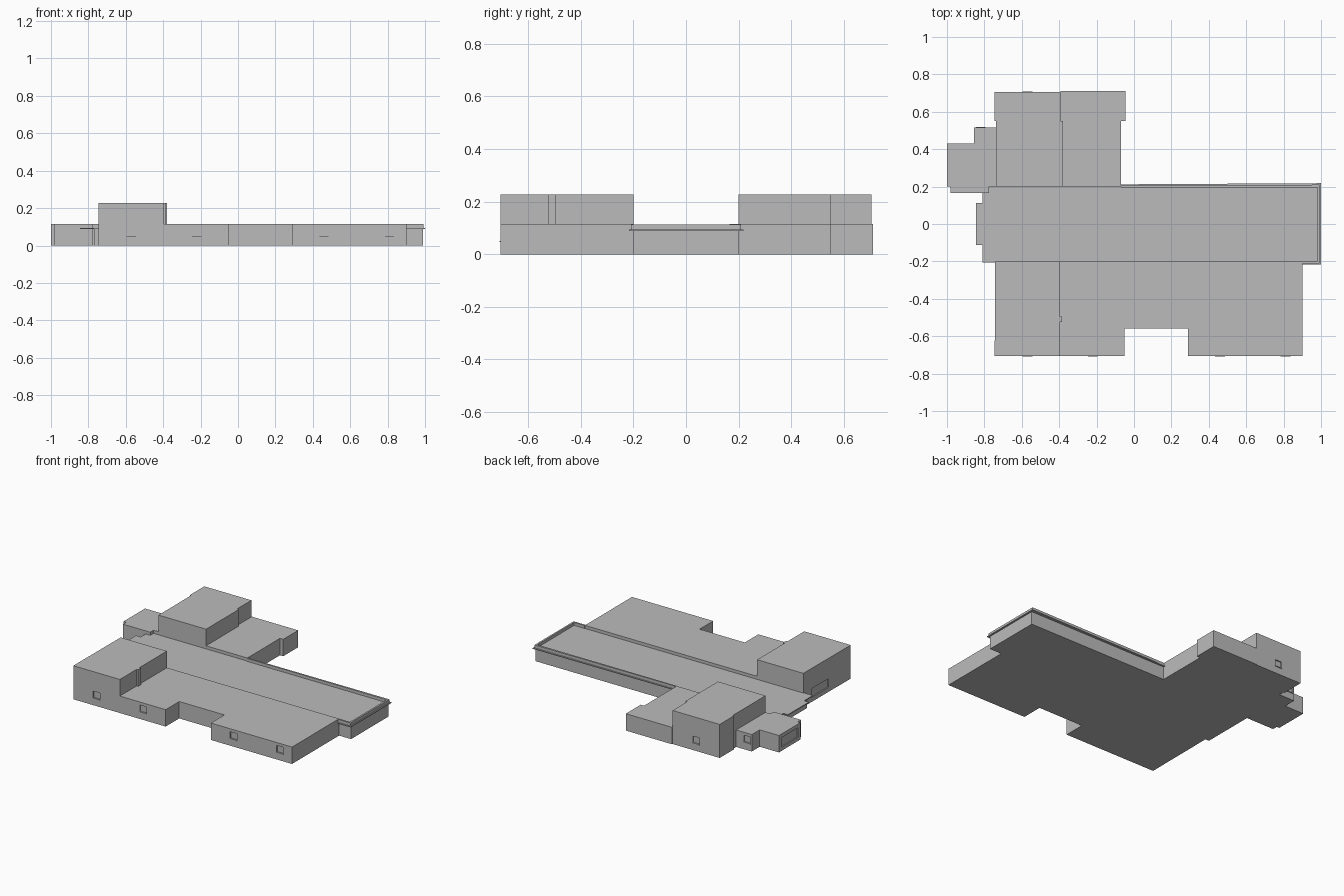
import bpy
import bmesh

if "Cube" in bpy.data.objects:
    bpy.data.objects.remove(bpy.data.objects["Cube"], do_unlink=True)

LOW, TALL, EAVE = 0.115, 0.228, 0.088

# Single plain grey for the whole building
grey = bpy.data.materials.new("plain_grey")
grey.use_nodes = True
colour = (0.5, 0.5, 0.5, 1)
grey.diffuse_color = colour
grey.node_tree.nodes["Principled BSDF"].inputs["Base Color"].default_value = colour


def prism(name, outline, z0, z1):
    """Extrude a floor outline upward into a solid block."""
    bm = bmesh.new()
    base = bm.faces.new([bm.verts.new((x, y, z0)) for x, y in outline])
    top = bmesh.ops.extrude_face_region(bm, geom=[base])["geom"]
    moved = [v for v in top if isinstance(v, bmesh.types.BMVert)]
    bmesh.ops.translate(bm, verts=moved, vec=(0, 0, z1 - z0))
    bmesh.ops.recalc_face_normals(bm, faces=bm.faces)
    mesh = bpy.data.meshes.new(name)
    bm.to_mesh(mesh)
    bm.free()
    mesh.materials.append(grey)
    obj = bpy.data.objects.new(name, mesh)
    bpy.context.collection.objects.link(obj)
    return obj


def box(name, x0, x1, y0, y1, z0, z1):
    return prism(name, [(x0, y0), (x1, y0), (x1, y1), (x0, y1)], z0, z1)


def cut(target, bounds):
    """Carve a box-shaped recess out of a block."""
    cutter = box("recess_cutter", *bounds)
    cutter.hide_render = True
    mod = target.modifiers.new("recess", "BOOLEAN")
    mod.operation = "DIFFERENCE"
    mod.solver = "EXACT"
    mod.object = cutter
    graph = bpy.context.evaluated_depsgraph_get()
    mesh = bpy.data.meshes.new_from_object(target.evaluated_get(graph))
    target.modifiers.clear()
    target.data = mesh
    bpy.data.objects.remove(cutter, do_unlink=True)


def window(target, name, x, y, side):
    """Small recessed window with a thin sill; side is -1 front, +1 back."""
    inner, outer = sorted((y - side * 0.008, y + side * 0.02))
    cut(target, (x - 0.025, x + 0.025, inner, outer, 0.05, 0.095))
    a, b = sorted((y - side * 0.006, y + side * 0.004))
    box(name + "_sill", x - 0.026, x + 0.026, a, b, 0.047, 0.051)


# Front wing: tall block with a narrow pilaster, and low block with entrance notch
front_tall = prism("front_tall_block", [
    (-0.745, -0.705), (-0.395, -0.705), (-0.395, -0.525), (-0.384, -0.525),
    (-0.384, -0.495), (-0.395, -0.495), (-0.395, -0.2), (-0.742, -0.2)], 0, TALL)
front_low = prism("front_low_wing", [
    (-0.395, -0.705), (-0.05, -0.705), (-0.05, -0.56), (0.29, -0.56),
    (0.29, -0.705), (0.9, -0.705), (0.9, -0.2), (-0.395, -0.2)], 0, LOW)
window(front_tall, "front_tall_window", -0.57, -0.705, -1)
for i, x in enumerate((-0.22, 0.46, 0.81)):
    window(front_low, f"front_low_window_{i + 1}", x, -0.705, -1)

# Wide side window on the tall front block
cut(front_tall, (-0.8, -0.735, -0.47, -0.29, 0.03, 0.09))

# Back wing: tall block with stepped sides, and low block with end bay
back_tall = prism("back_tall_block", [
    (-0.738, 0.2), (-0.38, 0.2), (-0.38, 0.55), (-0.393, 0.55),
    (-0.393, 0.705), (-0.747, 0.705), (-0.747, 0.55), (-0.738, 0.55)], 0, TALL)
prism("back_low_wing", [
    (-0.38, 0.2), (-0.07, 0.2), (-0.07, 0.55), (-0.045, 0.55),
    (-0.045, 0.71), (-0.393, 0.71), (-0.393, 0.55), (-0.38, 0.55)], 0, LOW)
window(back_tall, "back_window", -0.57, 0.705, 1)

# Right-hand annex with a framed panel and a small window
annex = prism("right_annex", [
    (-0.738, 0.2), (-0.738, 0.515), (-0.855, 0.515), (-0.855, 0.43), (-1, 0.43),
    (-1, 0.2), (-0.98, 0.2), (-0.98, 0.165), (-0.775, 0.165), (-0.775, 0.2)], 0, LOW)
cut(annex, (-1.1, -0.992, 0.225, 0.405, 0.025, 0.09))
window(annex, "annex_window", -0.82, 0.515, 1)

# Central hall with a thin overhanging roof slab and end canopy
box("hall_walls", -0.77, 0.99, -0.2, 0.2, 0, EAVE)
prism("hall_roof_slab", [
    (-0.81, -0.205), (0.9, -0.205), (0.9, -0.217), (1, -0.217), (1, 0.218),
    (-0.07, 0.212), (-0.07, 0.2), (-0.775, 0.2), (-0.775, 0.165), (-0.81, 0.165),
    (-0.81, 0.112), (-0.845, 0.112), (-0.845, -0.112), (-0.81, -0.112)], EAVE, 0.094)

# Parapet around the hall roof
prism("hall_parapet", [
    (0.9, -0.21), (0.992, -0.21), (0.992, 0.21), (-0.07, 0.206),
    (-0.07, 0.196), (0.98, 0.196), (0.98, -0.198), (0.9, -0.198)], 0.092, 0.114)
